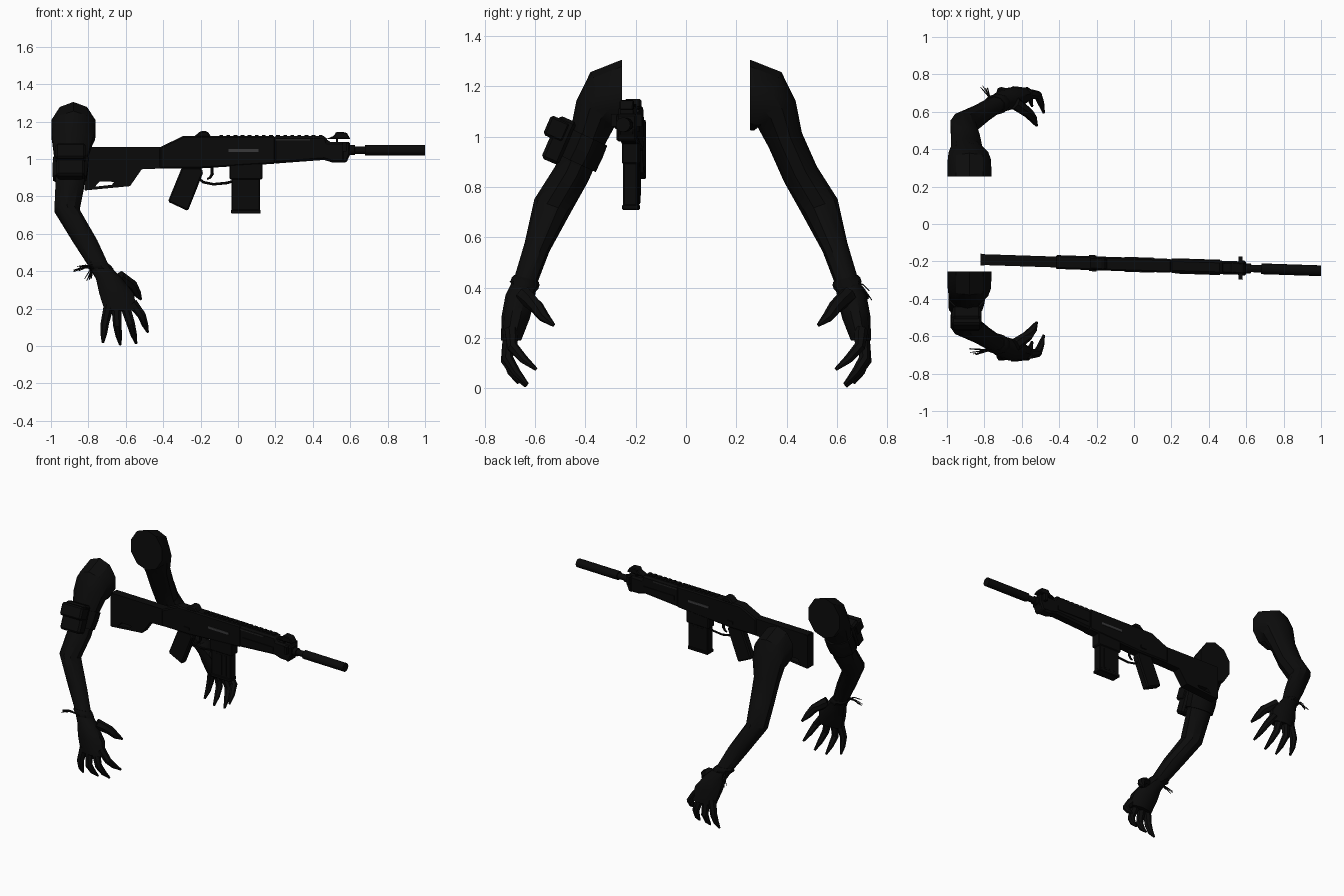
import bpy, bmesh, random
from math import sin, cos, pi, radians
from mathutils import Vector

random.seed(4)
if "Cube" in bpy.data.objects:
    bpy.data.objects.remove(bpy.data.objects["Cube"])


def material(name, r, g, b):
    m = bpy.data.materials.new(name)
    m.use_nodes = True
    m.diffuse_color = (r, g, b, 1)
    m.node_tree.nodes["Principled BSDF"].inputs["Base Color"].default_value = (r, g, b, 1)
    return m


SKIN = material("black skin", .0035, .0035, .0035)
METAL = material("black metal", .0028, .0028, .0028)
CLOTH = material("black cloth", .003, .003, .003)
GREY = material("dark grey inlay", .04, .04, .042)
DIM = material("charcoal inlay", .016, .016, .016)


def finish(bm, name, mat, smooth=True):
    bmesh.ops.recalc_face_normals(bm, faces=bm.faces)
    me = bpy.data.meshes.new(name)
    bm.to_mesh(me)
    bm.free()
    me.materials.append(mat)
    ob = bpy.data.objects.new(name, me)
    bpy.context.collection.objects.link(ob)
    if smooth:
        bpy.ops.object.select_all(action="DESELECT")
        ob.select_set(True)
        bpy.context.view_layer.objects.active = ob
        bpy.ops.object.shade_smooth_by_angle(angle=radians(35))
    return ob


def skin_rings(name, rings, mat):
    """Bridge a list of point rings and cap both ends."""
    bm = bmesh.new()
    vs = [[bm.verts.new(p) for p in ring] for ring in rings]
    n = len(vs[0])
    for a, b in zip(vs, vs[1:]):
        for i in range(n):
            j = (i + 1) % n
            bm.faces.new((a[i], a[j], b[j], b[i]))
    bm.faces.new(vs[0])
    bm.faces.new(vs[-1])
    return finish(bm, name, mat)


def limb(name, sections, s, mat, n=10):
    """Loft of ellipses: centre, half width in x, half depth, tilt in degrees."""
    rings = []
    for x, y, z, a, b, t in sections:
        t = radians(t)
        ring = []
        for i in range(n):
            k = 2 * pi * (i + .5) / n
            d = b * sin(k)
            ring.append((x + a * cos(k), s * (y + d * cos(t)), z + d * sin(t)))
        rings.append(ring)
    return skin_rings(name, rings, mat)


def tube(name, pts, radii, s, mat, n=7):
    """Tapered tube along a path."""
    pts = [Vector((x, s * y, z)) for x, y, z in pts]
    rings = []
    for i, p in enumerate(pts):
        d = (pts[min(i + 1, len(pts) - 1)] - pts[max(i - 1, 0)]).normalized()
        u = d.cross(Vector((.3, 1, .1))).normalized()
        v = d.cross(u)
        rings.append([p + radii[i] * (u * cos(2 * pi * k / n) + v * sin(2 * pi * k / n))
                      for k in range(n)])
    return skin_rings(name, rings, mat)


# ---------- arms ----------
ARM = [(-.88, .255, 1.165, .124, .14, 90), (-.88, .325, 1.14, .122, .128, 65),
       (-.885, .36, 1.09, .112, .092, 35), (-.895, .395, .985, .088, .072, 25),
       (-.90, .455, .85, .08, .072, 25), (-.915, .53, .725, .07, .077, 20),
       (-.817, .592, .56, .068, .052, 20), (-.745, .636, .43, .056, .047, 15),
       (-.69, .66, .36, .072, .058, 10), (-.65, .677, .28, .096, .056, 5),
       (-.625, .695, .19, .092, .04, 0)]
# knuckle, middle joint and tip of each finger
FINGERS = {"little_finger": [(-.69, .70, .22), (-.712, .71, .12), (-.722, .665, .02)],
           "ring_finger": [(-.65, .70, .22), (-.645, .715, .11), (-.63, .635, .008)],
           "middle_finger": [(-.605, .70, .22), (-.573, .71, .12), (-.545, .63, .015)],
           "index_finger": [(-.565, .695, .23), (-.515, .69, .165), (-.483, .595, .075)],
           "thumb": [(-.635, .645, .37), (-.565, .595, .325), (-.52, .525, .25)]}

for side, s in (("front", -1), ("back", 1)):
    limb(side + "_arm", ARM, s, SKIN)
    for name, (a, b, c) in FINGERS.items():
        w = 1.25 if name == "thumb" else 1
        a, b, c = Vector(a), Vector(b), Vector(c)
        path = [a, a.lerp(b, .55), b, b.lerp(c, .55) + Vector((0, .008, 0)), c]
        tube(f"{side}_{name}", path, [.028 * w, .025 * w, .023 * w, .018 * w, .007], s, SKIN)
    # knotted cord round the wrist with frayed ends
    limb(side + "_wrist_cord", [(-.748, .634, .437, .058, .05, 15), (-.742, .637, .425, .066, .057, 15),
                                (-.73, .642, .41, .066, .057, 15), (-.72, .645, .4, .06, .052, 15)],
         s, CLOTH)
    ends = (-.865, .685, .41) if s < 0 else (-.80, .725, .37)
    for i in range(9):
        tip = Vector(ends) + Vector([random.uniform(-.022, .022) for _ in range(3)])
        start = Vector((-.77, .675, .415))
        mid = start.lerp(tip, .5) + Vector((0, 0, .012))
        tube(f"{side}_cord_strand_{i}", [start, mid, tip], [.004, .003, .002], s, CLOTH, 4)

# ---------- arm band and pouch on the front arm ----------
limb("arm_band", [(-.893, .39, 1.0, .1, .085, 25), (-.897, .41, .95, .1, .086, 25),
                  (-.9, .437, .895, .094, .086, 25)], -1, CLOTH)


def box(name, loc, size, tilt, mat, bevel):
    bpy.ops.mesh.primitive_cube_add(size=1, location=loc, rotation=(tilt, 0, 0))
    ob = bpy.context.object
    ob.name = name
    ob.scale = size
    bpy.ops.object.transform_apply(location=False, rotation=False, scale=True)
    ob.data.materials.append(mat)
    m = ob.modifiers.new("bevel", "BEVEL")
    m.width, m.segments = bevel, 1


box("pouch", (-.895, -.505, .985), (.15, .075, .185), -.41, CLOTH, .012)
box("pouch_flap", (-.895, -.513, 1.03), (.16, .085, .085), -.41, CLOTH, .01)


# ---------- rifle ----------
def line_y(x):
    """The rifle lies slightly turned; this is its centre line."""
    return -.217 - .033 * x


def plate(name, pts, half, mat=METAL, bevel=.008, offset=0):
    """Side profile given a thickness across the rifle."""
    bm = bmesh.new()
    f = bm.faces.new([bm.verts.new((x, line_y(x) + offset - half, z)) for x, z in pts])
    new = bmesh.ops.extrude_face_region(bm, geom=[f])["geom"]
    bmesh.ops.translate(bm, vec=(0, 2 * half, 0),
                        verts=[v for v in new if isinstance(v, bmesh.types.BMVert)])
    ob = finish(bm, name, mat, False)
    if bevel:
        m = ob.modifiers.new("bevel", "BEVEL")
        m.width, m.segments, m.limit_method = bevel, 1, "ANGLE"
    return ob


def bar(name, x0, x1, z0, z1, half, mat=METAL, bevel=0, offset=0):
    return plate(name, [(x0, z0), (x1, z0), (x1, z1), (x0, z1)], half, mat, bevel, offset)


stock = plate("stock", [(-.818, 1.065), (-.39, 1.065), (-.39, .95), (-.515, .945),
                        (-.577, .855), (-.818, .832)], .029, bevel=0)
cutter = plate("stock_slot_cutter", [(-.765, .852), (-.675, .862), (-.66, .878), (-.74, .88)],
               .1, bevel=0)
cutter.hide_render = True
cutter.hide_viewport = True
cut = stock.modifiers.new("slot", "BOOLEAN")
cut.object, cut.operation, cut.solver = cutter, "DIFFERENCE", "EXACT"
bar("butt_pad", -.822, -.80, .835, 1.06, .031)

plate("receiver", [(-.42, .95), (-.42, 1.062), (-.295, 1.122), (.2, 1.122), (.2, .975),
                   (-.04, .96), (-.2, .95)], .037)
plate("handguard", [(.19, 1.122), (.47, 1.122), (.48, 1.092), (.59, 1.092), (.605, 1.03),
                    (.575, .98), (.51, .98), (.46, .995), (.19, .975)], .036, bevel=.012)
plate("rear_sight", [(-.24, 1.115), (-.2, 1.15), (-.165, 1.15), (-.14, 1.115)], .034)
plate("front_sight", [(.47, 1.106), (.515, 1.125), (.525, 1.146), (.58, 1.142), (.602, 1.106)],
      .028, bevel=.005)
bar("sight_post", .525, .535, 1.08, 1.11, .025)
plate("front_flange", [(.555, .98), (.58, .98), (.6, 1.03), (.6, 1.09), (.555, 1.09)], .04)
bar("flange_ears", .56, .58, 1.04, 1.09, .062)
for i in range(15):
    x = -.1 + i * .038
    bar(f"rail_tooth_{i}", x, x + .02, 1.115, 1.129, .018)

# pistol grip, magazine and trigger
plate("grip", [(-.3, .955), (-.375, .772), (-.268, .722), (-.185, .93), (-.2, .955)], .026)
bar("magazine", -.035, .118, .712, .98, .029, bevel=.006)
bar("magazine_base", -.038, .121, .708, .73, .033, bevel=.004)
bar("magazine_well", -.045, .13, .89, .98, .034, bevel=.006)
for i in range(3):
    bar(f"magazine_rib_{i}", .0 + i * .035, .015 + i * .035, .74, .88, .031)
guard = [(-.215, .9), (-.185, .876), (-.13, .865), (-.06, .872), (-.03, .88)]
tube("trigger_guard", [(x, line_y(x), z) for x, z in guard], [.007] * 5, 1, METAL, 6)
trigger = [(-.14, .955), (-.138, .92), (-.15, .9), (-.165, .893)]
tube("trigger", [(x, line_y(x), z) for x, z in trigger], [.009, .009, .007, .005], 1, METAL, 6)

# barrel and suppressor
for name, x0, x1, r in (("barrel", .58, .7, .02), ("barrel_collar", .60, .625, .027),
                        ("suppressor", .68, 1.0, .029)):
    tube(name, [(x0, line_y(x0), 1.047), (x1, line_y(x1), 1.047)], [r, r], 1, METAL, 14)

# thin inlays on both sides
for side, s in (("front", -1), ("back", 1)):
    bar(side + "_ejection_inlay", -.05, .11, 1.038, 1.054, .002, GREY, offset=s * .038)
    bar(side + "_handguard_inlay", .2, .385, 1.098, 1.107, .002, DIM, offset=s * .037)
    bar(side + "_side_rail", .22, .46, 1.02, 1.05, .003, METAL, offset=s * .038)
    bar(side + "_selector", -.24, -.2, .98, 1.0, .004, METAL, offset=s * .039)
